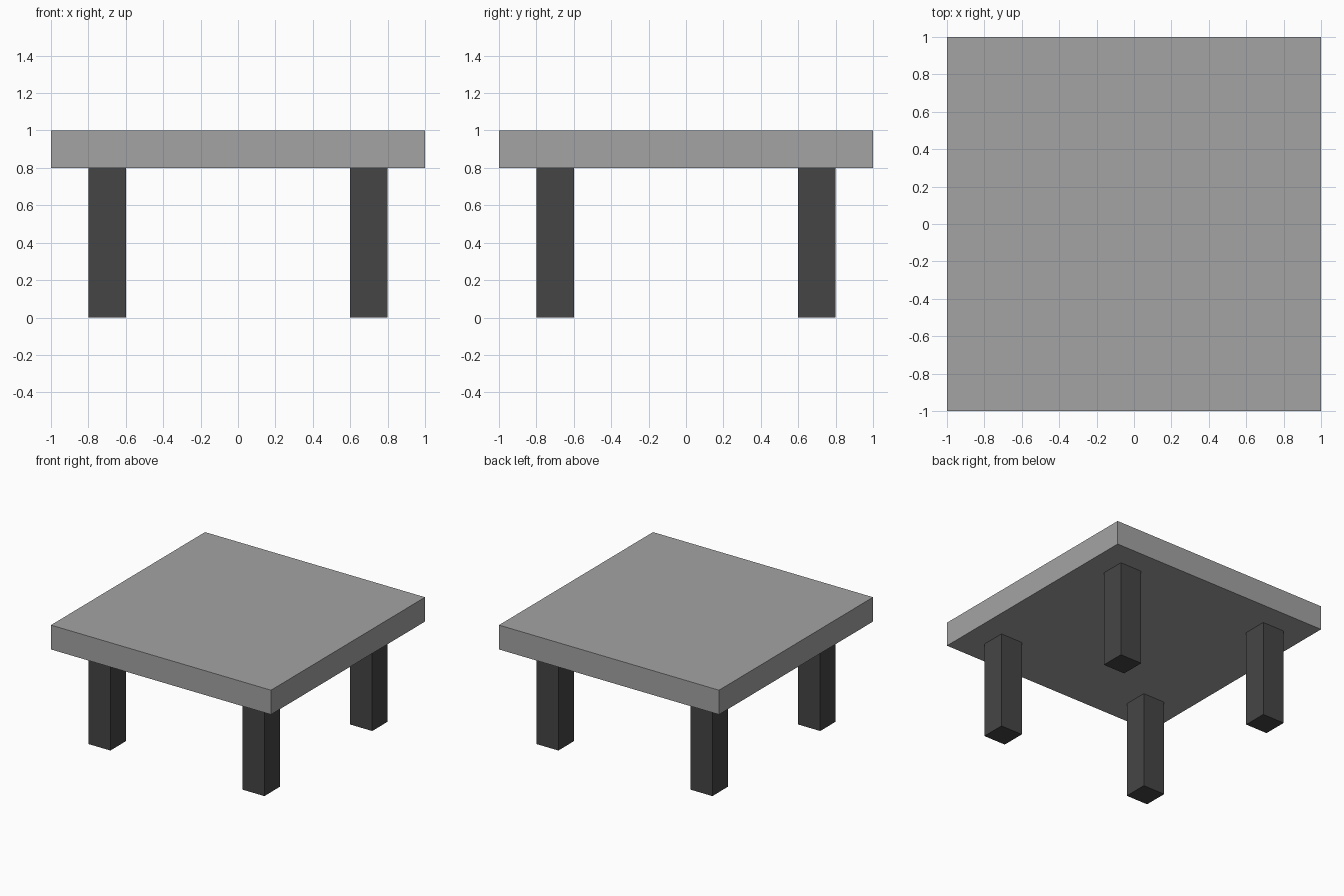
import bpy

# Remove the default cube
cube = bpy.data.objects.get("Cube")
if cube:
    bpy.data.objects.remove(cube, do_unlink=True)


def make_material(name, value):
    mat = bpy.data.materials.new(name)
    mat.use_nodes = True
    color = (value, value, value, 1.0)
    mat.diffuse_color = color
    mat.node_tree.nodes["Principled BSDF"].inputs["Base Color"].default_value = color
    return mat


def add_box(name, center, size, mat):
    bpy.ops.mesh.primitive_cube_add(size=1, location=center)
    obj = bpy.context.object
    obj.name = name
    obj.scale = size
    bpy.ops.object.transform_apply(location=False, rotation=False, scale=True)
    obj.data.materials.append(mat)
    return obj


light_grey = make_material("light grey", 0.37)
dark_grey = make_material("dark grey", 0.06)

# Square slab top
add_box("table_top", (0, 0, 0.9), (2, 2, 0.2), light_grey)

# Four square legs, inset from the corners
for side, x in (("left", 0.7), ("right", -0.7)):
    for end, y in (("front", -0.7), ("back", 0.7)):
        add_box(f"{end}_{side}_leg", (x, y, 0.4), (0.2, 0.2, 0.8), dark_grey)
